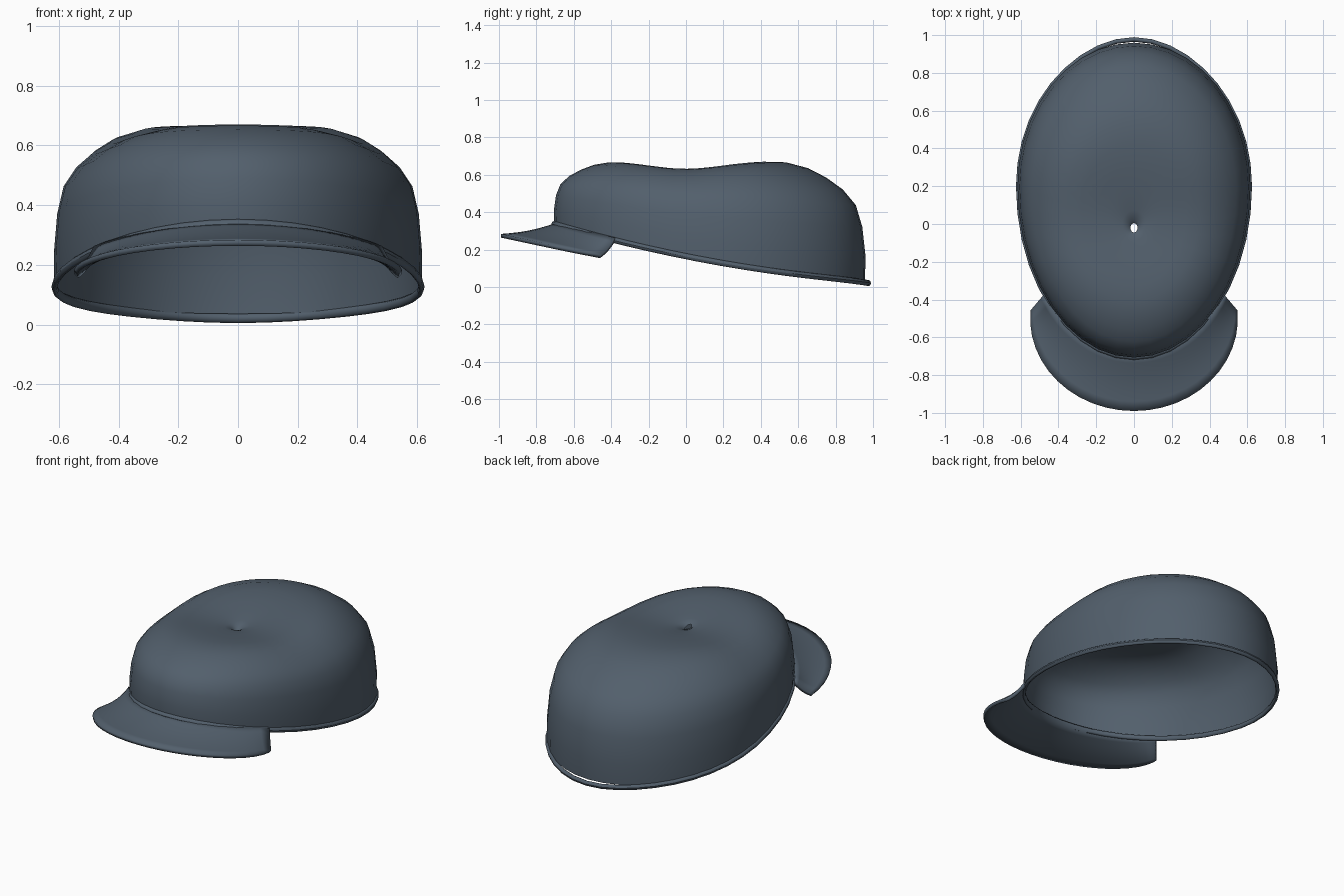
import bpy, bmesh
from math import sin, cos, pi, exp, radians

old = bpy.data.objects.get("Cube")
if old:
    bpy.data.objects.remove(old, do_unlink=True)

cloth = bpy.data.materials.new("slate blue cloth")
cloth.use_nodes = True
colour = (0.085, 0.115, 0.15, 1)
cloth.diffuse_color = colour
bsdf = cloth.node_tree.nodes["Principled BSDF"]
bsdf.inputs["Base Color"].default_value = colour
bsdf.inputs["Roughness"].default_value = 0.8

SEGMENTS = 40
HOLE_Y = -0.025


def egg(a):
    """Head outline: angle 0 is the front, pi is the back."""
    return 0.615 * sin(a), 0.2 - (0.905 if cos(a) > 0 else 0.757) * cos(a)


def rim_height(y):
    return 0.168 - 0.2 * y + 0.065 * y * y


def loft(name, rows, closed):
    """Skin a list of point rows with quads."""
    bm = bmesh.new()
    grid = [[bm.verts.new(p) for p in row] for row in rows]
    for low, high in zip(grid, grid[1:]):
        n = len(low)
        for i in range(n if closed else n - 1):
            j = (i + 1) % n
            bm.faces.new((low[i], low[j], high[j], high[i]))
    bmesh.ops.recalc_face_normals(bm, faces=bm.faces)
    mesh = bpy.data.meshes.new(name)
    bm.to_mesh(mesh)
    bm.free()
    mesh.materials.append(cloth)
    obj = bpy.data.objects.new(name, mesh)
    bpy.context.collection.objects.link(obj)
    return obj


def smooth(obj, angle=50):
    bpy.ops.object.select_all(action="DESELECT")
    obj.select_set(True)
    bpy.context.view_layer.objects.active = obj
    bpy.ops.object.shade_smooth_by_angle(angle=radians(angle))


angles = [2 * pi * i / SEGMENTS for i in range(SEGMENTS)]

# Crown: rings of (outline scale, rise from rim to top), open at the small top hole
profile = [(1, 0), (1.003, 0.2), (0.985, 0.45), (0.95, 0.63), (0.88, 0.76),
           (0.79, 0.86), (0.69, 0.94), (0.57, 0.99), (0.45, 1), (0.32, 1),
           (0.2, 0.99), (0.1, 0.98), (0.05, 0.96), (0.03, 0.93)]
rings = []
for scale, rise in profile:
    ring = []
    for a in angles:
        x, y = egg(a)
        base = rim_height(y)
        py = HOLE_Y + scale * (y - HOLE_Y)
        saddle = 0.042 * exp(-(py / 0.27) ** 2) * rise ** 2
        ring.append((scale * x, py, base + (0.674 - base) * rise - saddle))
    rings.append(ring)
smooth(loft("crown", rings, True), 80)

# Rim band: a thin rolled edge that peaks slightly at the back
band = []
for k in range(9):
    t = 2 * pi * k / 8
    row = []
    for a in angles:
        x, y = egg(a)
        back = max(0, -cos(a)) ** 8
        grow = 1 + 0.016 * cos(t)
        row.append((x * grow,
                    0.2 + (y - 0.2) * grow + 0.02 * back,
                    rim_height(y) - 0.004 - 0.011 * back + 0.016 * sin(t)))
    band.append(row)
smooth(loft("rim_band", band, True), 80)

# Visor: a curved sheet from the crown's front edge down to the outer arc
COLUMNS, ROWS = 24, 6
sheet = []
for r in range(ROWS + 1):
    v = r / ROWS
    row = []
    for c in range(COLUMNS + 1):
        u = 2 * c / COLUMNS - 1
        inner, outer = radians(49) * u, radians(95) * u
        ix, iy = 0.64 * sin(inner), 0.2 - 0.885 * cos(inner)
        ox, oy = 0.55 * sin(outer), -0.5 - 0.49 * cos(outer)
        iz = rim_height(iy) + 0.01
        oz = 0.17 + 0.215 * (-0.46 - oy)
        sag = 0.012 * sin(pi * v)
        row.append((ix + (ox - ix) * v, iy + (oy - iy) * v,
                    iz + (oz - iz) * v - sag))
    sheet.append(row)
visor = loft("visor", sheet, False)
if visor.data.polygons[0].normal.z < 0:
    visor.data.flip_normals()
thick = visor.modifiers.new("thickness", "SOLIDIFY")
thick.thickness = 0.02
thick.offset = -1
smooth(visor)
